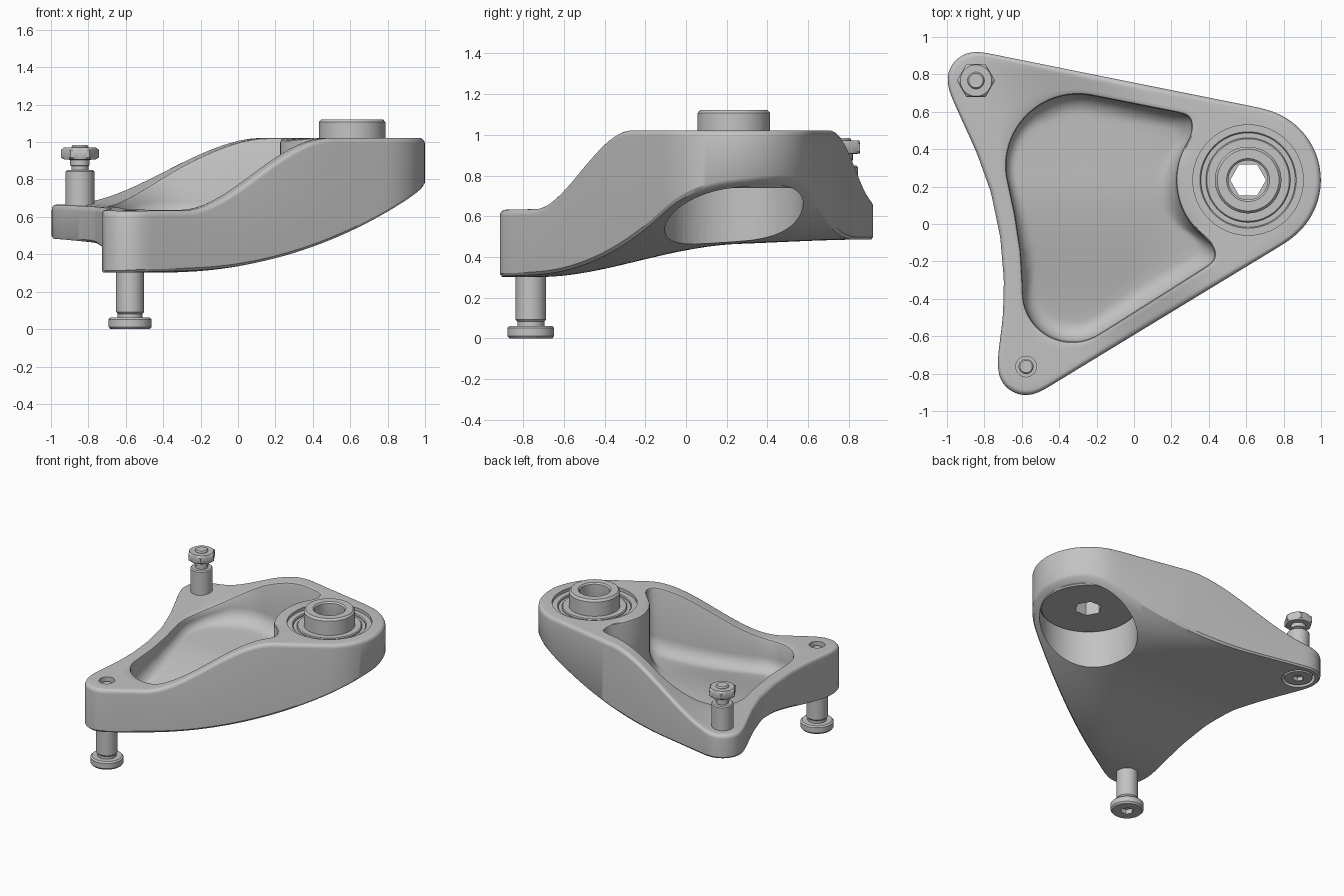
import bpy, bmesh, math
from mathutils import Vector

if "Cube" in bpy.data.objects:
    bpy.data.objects.remove(bpy.data.objects["Cube"], do_unlink=True)

grey = bpy.data.materials.new("metal_grey")
grey.use_nodes = True
colour = (0.55, 0.55, 0.55, 1)
grey.diffuse_color = colour
grey.node_tree.nodes["Principled BSDF"].inputs["Base Color"].default_value = colour

HUB = (0.61, 0.235)
BACK = (-0.845, 0.767)
FRONT = (-0.577, -0.762)
MID = Vector((-0.25, 0.1))
N = 288


def finish(name, bm):
    bmesh.ops.remove_doubles(bm, verts=bm.verts, dist=1e-5)
    bmesh.ops.recalc_face_normals(bm, faces=bm.faces)
    mesh = bpy.data.meshes.new(name)
    bm.to_mesh(mesh)
    bm.free()
    mesh.materials.append(grey)
    ob = bpy.data.objects.new(name, mesh)
    bpy.context.collection.objects.link(ob)
    return ob


def smooth(ob, angle=32):
    bpy.ops.object.select_all(action='DESELECT')
    ob.select_set(True)
    bpy.context.view_layer.objects.active = ob
    bpy.ops.object.shade_smooth_by_angle(angle=math.radians(angle))


def skin(bm, rings, closed=False):
    """Join successive rings of points with quads."""
    vs = [[bm.verts.new(p) for p in ring] for ring in rings]
    pairs = list(zip(vs, vs[1:]))
    if closed:
        pairs.append((vs[-1], vs[0]))
    for a, b in pairs:
        n = len(a)
        for i in range(n):
            j = (i + 1) % n
            bm.faces.new((a[i], a[j], b[j], b[i]))


def turned(name, centre, profile, closed=False, seg=60):
    """Revolve (radius, z) points; a third entry makes that ring hexagonal."""
    rings = []
    for r, z, *hexed in profile:
        ring = []
        for i in range(seg):
            a = 2 * math.pi * i / seg
            k = r
            if hexed:
                k *= math.cos(math.pi / 6) / math.cos(a % (math.pi / 3) - math.pi / 6)
            ring.append((centre[0] + k * math.cos(a), centre[1] + k * math.sin(a), z))
        rings.append(ring)
    bm = bmesh.new()
    skin(bm, rings, closed)
    bmesh.ops.remove_doubles(bm, verts=bm.verts, dist=1e-5)
    bmesh.ops.dissolve_degenerate(bm, edges=bm.edges, dist=1e-6)
    ob = finish(name, bm)
    smooth(ob)
    return ob


def arc(c, r, a0, a1, n=40):
    angles = [math.radians(a0 + (a1 - a0) * i / n) for i in range(n + 1)]
    return [(c[0] + r * math.cos(a), c[1] + r * math.sin(a)) for a in angles]


def polar(poly):
    """Distance from MID to the outline in each of N directions."""
    pts = [Vector(p) - MID for p in poly]
    radii = []
    for i in range(N):
        a = 2 * math.pi * i / N
        d = Vector((math.cos(a), math.sin(a)))
        best = 0
        for p, q in zip(pts, pts[1:] + pts[:1]):
            e = q - p
            den = d.x * e.y - d.y * e.x
            if abs(den) < 1e-9:
                continue
            t = (p.x * e.y - p.y * e.x) / den
            s = (p.x * d.y - p.y * d.x) / den
            if t > 0 and -1e-6 <= s <= 1 + 1e-6:
                best = max(best, t)
        radii.append(best)
    for _ in range(3):
        radii = [(radii[i - 1] + 2 * radii[i] + radii[(i + 1) % N]) / 4 for i in range(N)]
    return radii


# Plan outlines of the arm and its pocket
outer = polar(arc(HUB, 0.39, -59, 79) + arc(BACK, 0.155, 80, 200)
              + [(-0.93, 0.58), (-0.84, 0.38), (-0.765, 0.17), (-0.715, -0.07),
                 (-0.695, -0.3), (-0.7, -0.5)]
              + arc(FRONT, 0.155, 175, 301))
pocket = polar(arc((0.37, -0.16), 0.065, -58, 30) + arc(HUB, 0.385, 237, 141)
               + arc((0.255, 0.535), 0.055, -20, 79) + arc((-0.3, 0.31), 0.383, 78, 188)
               + [(-0.635, 0.05), (-0.605, -0.15)]
               + arc((-0.33, -0.365), 0.265, 176, 302))


def ease(x, a, b):
    t = min(1, max(0, (x - a) / (b - a)))
    return t * t * (3 - 2 * t)


def top(x, y):
    low = 0.65 + 0.02 * y
    return low + (1.022 - low) * ease(0.954 * x + 0.36 * y, -0.54, 0.38)


def bottom(x, y):
    # The underside sweeps up toward the hub, starting sooner near both edges
    bow = 0.6 if y < 0.2 else 1.3
    start = 0.1 - bow * (y - 0.2) ** 2
    rise = 0.38 * max(0, x - start) ** 2
    return 0.302 + 0.157 * ease(y, -0.72, 0.25) + 0.027 * ease(y, 0, 0.9) + rise


def floor(x, y):
    return bottom(x, y) + 0.09


def ring(radius, height):
    pts = []
    for i in range(N):
        a = 2 * math.pi * i / N
        r = radius(i)
        x, y = MID.x + r * math.cos(a), MID.y + r * math.sin(a)
        pts.append((x, y, height(x, y, i)))
    return pts


def fillet(i):
    a = 2 * math.pi * i / N
    x, y = MID.x + pocket[i] * math.cos(a), MID.y + pocket[i] * math.sin(a)
    return min(0.11, 0.6 * (top(x, y) - floor(x, y)))


# Arm body: underside, outer wall, rounded rim, top land, pocket wall, pocket floor
rings = []
for k in range(15):
    rings.append(ring(lambda i: (outer[i] - 0.012) * k / 14, lambda x, y, i: bottom(x, y)))
rings.append(ring(lambda i: outer[i], lambda x, y, i: bottom(x, y) + 0.012))
for k in range(6):
    a = math.pi / 2 * k / 5
    rings.append(ring(lambda i: outer[i] - 0.03 * (1 - math.cos(a)),
                      lambda x, y, i: top(x, y) - 0.03 * (1 - math.sin(a))))
for k in range(1, 7):
    rings.append(ring(lambda i: outer[i] - 0.03 + (pocket[i] + 0.045 - outer[i]) * k / 6,
                      lambda x, y, i: top(x, y)))
rings.append(ring(lambda i: pocket[i] + 0.005, lambda x, y, i: top(x, y) - 0.004))
rings.append(ring(lambda i: pocket[i], lambda x, y, i: top(x, y) - 0.015))
for k in range(9):
    a = math.pi / 2 * k / 8
    rings.append(ring(lambda i: pocket[i] - fillet(i) * (1 - math.cos(a)),
                      lambda x, y, i: floor(x, y) + fillet(i) * (1 - math.sin(a))))
for k in range(9, -1, -1):
    rings.append(ring(lambda i: (pocket[i] - fillet(i)) * k / 10,
                      lambda x, y, i: floor(x, y)))
bm = bmesh.new()
skin(bm, rings)
body = finish("arm_body", bm)


def cut(centre, profile):
    tool = turned("bore_cutter", centre, [(0, profile[0][1])] + profile + [(0, profile[-1][1])])
    tool.hide_render = True
    mod = body.modifiers.new("bore", 'BOOLEAN')
    mod.operation = 'DIFFERENCE'
    mod.solver = 'EXACT'
    mod.object = tool
    bpy.context.view_layer.objects.active = body
    bpy.ops.object.modifier_apply(modifier=mod.name)
    bpy.data.objects.remove(tool, do_unlink=True)


# Hub bore, front bolt hole and back counterbore
cut(HUB, [(0.34, 0.1), (0.34, 0.76), (0.295, 0.76), (0.295, 1.2)])
cut(FRONT, [(0.055, 0.54), (0.055, 0.9)])
cut(BACK, [(0.115, 0.2), (0.115, 0.54)])
smooth(body)

# Hub bearing, spacer and lower flange with its hexagonal through hole
turned("bearing", HUB, [(0.17, 0.77), (0.296, 0.77), (0.296, 0.998), (0.258, 0.998),
                        (0.252, 0.992), (0.252, 0.982), (0.226, 0.982), (0.226, 0.992),
                        (0.22, 0.998), (0.17, 0.998)], True, 96)
turned("hub_spacer", HUB, [(0.105, 0.93), (0.178, 0.78), (0.178, 1.107), (0.165, 1.122),
                           (0.115, 1.122), (0.105, 1.112)], True, 72)
turned("hub_flange", HUB, [(0.325, 0.74), (0.335, 0.75), (0.335, 0.79), (0.12, 0.79),
                           (0.12, 0.95), (0.096, 0.95, 1), (0.096, 0.74, 1)], True, 72)

# Front bolt hanging below the arm
turned("front_bolt", FRONT, [(0, 0.035), (0.045, 0.035, 1), (0.045, 0, 1), (0.105, 0),
                             (0.115, 0.012), (0.115, 0.052), (0.105, 0.062), (0.066, 0.062),
                             (0.066, 0.082), (0.075, 0.092), (0.075, 0.5), (0.04, 0.5),
                             (0.04, 0.605), (0.033, 0.612), (0, 0.612)])

# Back bolt, its standoff and nut
turned("back_bolt", BACK, [(0, 0.515), (0.04, 0.515, 1), (0.04, 0.487, 1), (0.095, 0.487),
                           (0.1, 0.495), (0.1, 0.56), (0.045, 0.56), (0.045, 0.975),
                           (0.038, 0.985), (0, 0.985)])
turned("back_standoff", BACK, [(0.04, 0.6), (0.077, 0.6), (0.077, 0.842), (0.069, 0.85),
                               (0.04, 0.85)], True)
turned("back_nut", BACK, [(0.04, 0.87), (0.052, 0.875), (0.052, 0.905), (0.086, 0.908),
                          (0.102, 0.918, 1), (0.102, 0.958, 1), (0.084, 0.972),
                          (0.04, 0.972)], True)
